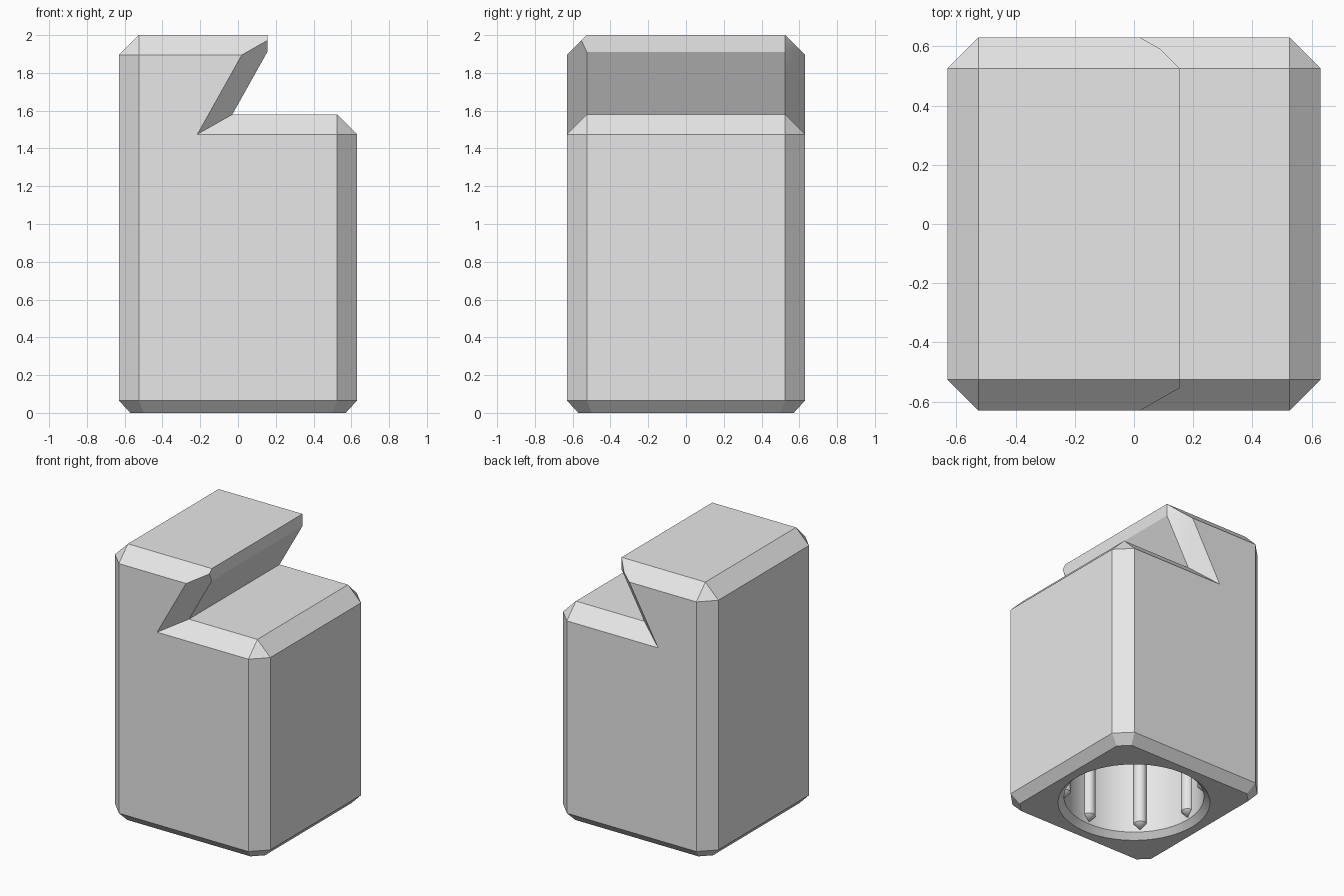
import bpy, bmesh, math
from mathutils import Matrix

cube = bpy.data.objects.get("Cube")
if cube:
    bpy.data.objects.remove(cube, do_unlink=True)

grey = bpy.data.materials.new("light_grey")
grey.use_nodes = True
grey.diffuse_color = (0.8, 0.8, 0.8, 1)
grey.node_tree.nodes["Principled BSDF"].inputs["Base Color"].default_value = (0.8, 0.8, 0.8, 1)


def finish(bm, name):
    bmesh.ops.recalc_face_normals(bm, faces=bm.faces[:])
    mesh = bpy.data.meshes.new(name)
    bm.to_mesh(mesh)
    bm.free()
    mesh.materials.append(grey)
    obj = bpy.data.objects.new(name, mesh)
    bpy.context.collection.objects.link(obj)
    bpy.ops.object.select_all(action='DESELECT')
    obj.select_set(True)
    bpy.context.view_layer.objects.active = obj
    bpy.ops.object.shade_smooth_by_angle(angle=math.radians(25))
    return obj


def extrude_loop(bm, edges):
    geom = bmesh.ops.extrude_edge_only(bm, edges=edges)["geom"]
    return ([g for g in geom if isinstance(g, bmesh.types.BMVert)],
            [g for g in geom if isinstance(g, bmesh.types.BMEdge)])


def clip_lip(bm, point, normal):
    """Trim the overhanging lip with a plane and cap the cut."""
    faces = [f for f in bm.faces
             if min(v.co.z for v in f.verts) > 1.4 and max(v.co.z for v in f.verts) > 1.7]
    edges = {e for f in faces for e in f.edges}
    verts = {v for f in faces for v in f.verts}
    bmesh.ops.bisect_plane(bm, geom=list(verts) + list(edges) + faces, dist=1e-5,
                           plane_co=point, plane_no=normal, clear_outer=True)
    rim = [e for e in bm.edges if e.is_boundary and all(v.co.z > 1.7 for v in e.verts)]
    bmesh.ops.holes_fill(bm, edges=rim, sides=0)


# Body: end profile (inset by the chamfer) and full profile, in x and z
END, SIDE = 0.63, 0.525
end_profile = [(-SIDE, 0.065), (SIDE, 0.065), (SIDE, 1.475),
               (-0.215, 1.475), (0.02, 1.895), (-SIDE, 1.895)]
full_profile = [(-END, 0.065), (END, 0.065), (END, 1.475), (SIDE, 1.58),
                (-0.03, 1.58), (0.205, 2), (-SIDE, 2), (-END, 1.895)]
bm = bmesh.new()
rings = []
for s in (-1, 1):
    e = [bm.verts.new((x, s * END, z)) for x, z in end_profile]
    m = [bm.verts.new((x, s * SIDE, z)) for x, z in full_profile]
    rings.append(m)
    bm.faces.new(e)
    for face in ((e[1], e[2], m[2], m[1]), (e[2], m[3], m[2]), (e[2], e[3], m[4], m[3]),
                 (e[3], e[4], m[5], m[4]), (e[4], e[5], m[6], m[5]), (e[5], m[7], m[6]),
                 (e[5], e[0], m[0], m[7])):
        bm.faces.new(face)
a, b = rings
for i in range(1, len(a)):
    j = (i + 1) % len(a)
    bm.faces.new((a[i], a[j], b[j], b[i]))

# Blunt the lip tip, and its back corner
clip_lip(bm, (0.155, 0, 0), (1, 0, 0))
clip_lip(bm, (0.155, SIDE, 0), (1, 1, 0))

# Bottom chamfer
verts, bottom = extrude_loop(bm, [e for e in bm.edges if e.is_boundary])
for v in verts:
    for k in range(2):
        v.co[k] -= math.copysign(0.06 if abs(v.co[k]) > 0.6 else 0.025, v.co[k])
    v.co.z = 0

# Round socket with a chamfered mouth
MOUTH, BORE, DEPTH = 0.505, 0.465, 1.1
circle = bmesh.ops.create_circle(bm, radius=MOUTH, segments=64)["verts"]
mouth = list({e for v in circle for e in v.link_edges})
verts, loop = extrude_loop(bm, mouth)
for v in verts:
    v.co.x *= BORE / MOUTH
    v.co.y *= BORE / MOUTH
    v.co.z = MOUTH - BORE
verts, loop = extrude_loop(bm, loop)
for v in verts:
    v.co.z = DEPTH
bmesh.ops.holes_fill(bm, edges=loop, sides=0)
bmesh.ops.triangle_fill(bm, edges=bottom + mouth, use_beauty=True)
finish(bm, "body")

# Grip ribs with pointed tips, half sunk in the socket wall
RIB, TIP = 0.043, 0.055
for i in range(8):
    angle = i * math.pi / 4
    x, y = BORE * math.cos(angle), BORE * math.sin(angle)
    bm = bmesh.new()
    base = TIP + 0.045
    bmesh.ops.create_cone(bm, cap_ends=True, segments=24, radius1=RIB, radius2=RIB,
                          depth=DEPTH - base,
                          matrix=Matrix.Translation((x, y, (DEPTH + base) / 2)))
    cap = min(bm.faces, key=lambda f: f.calc_center_median().z)
    tip = bmesh.ops.poke(bm, faces=[cap])["verts"][0]
    tip.co.z = TIP
    finish(bm, f"socket_rib_{i + 1}")
